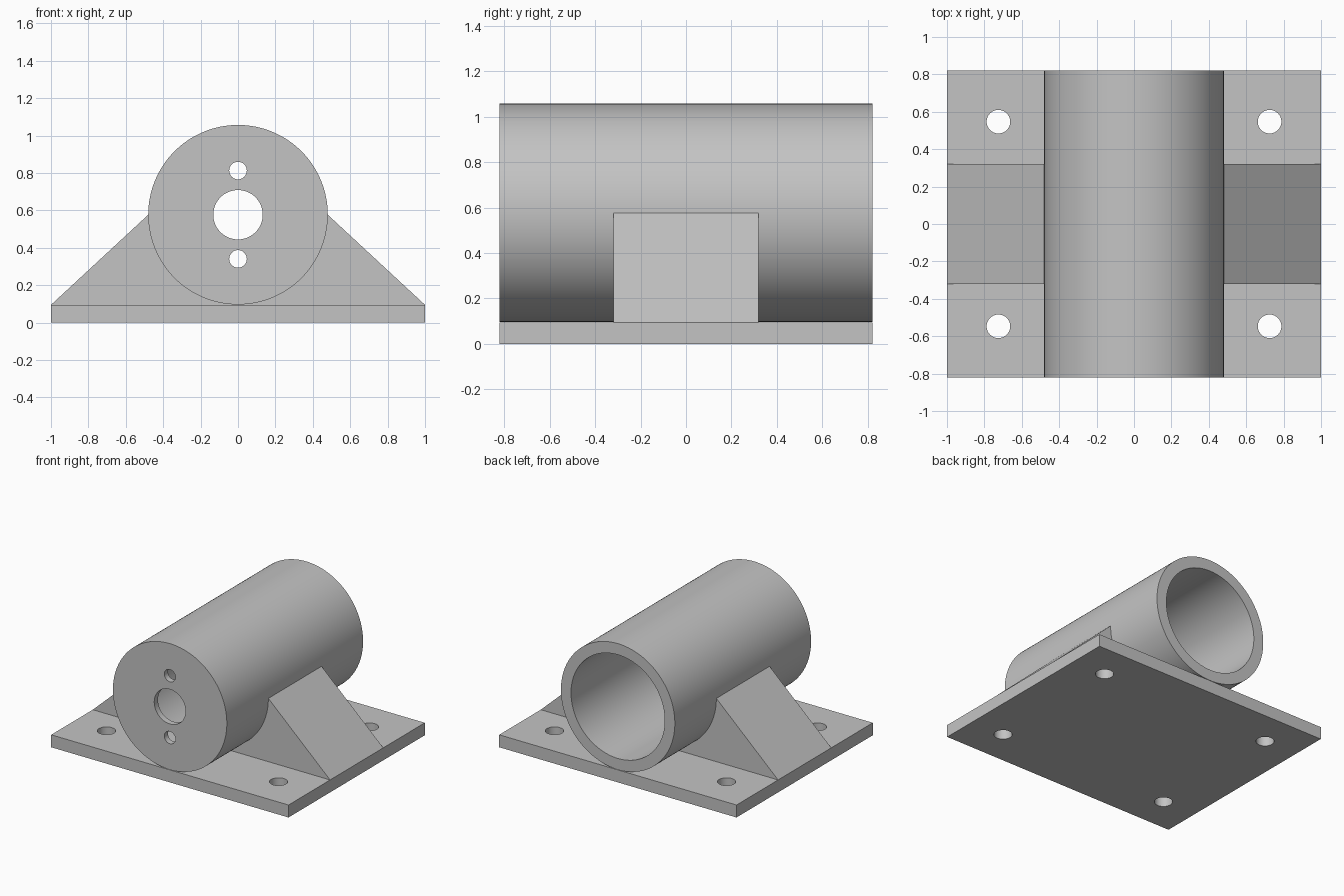
import bpy
import bmesh
import math

cube = bpy.data.objects.get("Cube")
if cube:
    bpy.data.objects.remove(cube, do_unlink=True)

HALF_LEN = 0.82      # half the length of plate and tube
PLATE_TOP = 0.095
AXIS_Z = 0.577       # height of the tube axis
OUTER, INNER = 0.48, 0.395
END_WALL = 0.045
RIB_HALF = 0.32

grey = bpy.data.materials.new("plain grey")
grey.use_nodes = True
colour = (0.55, 0.55, 0.55, 1)
grey.diffuse_color = colour
grey.node_tree.nodes["Principled BSDF"].inputs["Base Color"].default_value = colour


def cylinder(name, radius, depth, location, along_y=True, sides=128):
    rotation = (math.pi / 2, 0, 0) if along_y else (0, 0, 0)
    bpy.ops.mesh.primitive_cylinder_add(vertices=sides, radius=radius, depth=depth,
                                        location=location, rotation=rotation)
    obj = bpy.context.object
    obj.name = name
    obj.data.materials.append(grey)
    return obj


def cut(target, cutters):
    """Subtract each cutter, then discard it."""
    for cutter in cutters:
        mod = target.modifiers.new("cut", 'BOOLEAN')
        mod.operation = 'DIFFERENCE'
        mod.solver = 'EXACT'
        mod.object = cutter
        bpy.context.view_layer.objects.active = target
        bpy.ops.object.modifier_apply(modifier=mod.name)
        bpy.data.objects.remove(cutter, do_unlink=True)


def smooth(obj):
    bpy.ops.object.select_all(action='DESELECT')
    obj.select_set(True)
    bpy.context.view_layer.objects.active = obj
    bpy.ops.object.shade_smooth_by_angle(angle=math.radians(30))


# Base plate with four bolt holes
bpy.ops.mesh.primitive_cube_add(size=1, location=(0, 0, PLATE_TOP / 2))
plate = bpy.context.object
plate.name = "base_plate"
plate.scale = (2, 2 * HALF_LEN, PLATE_TOP)
bpy.ops.object.transform_apply(location=True, rotation=True, scale=True)
plate.data.materials.append(grey)
cut(plate, [cylinder("bolt_hole", 0.063, 0.5, (sx * 0.725, sy * 0.547, 0), False, 48)
            for sx in (-1, 1) for sy in (-1, 1)])
smooth(plate)

# Tube: open at the back, closed by a pierced wall at the front
tube = cylinder("motor_tube", OUTER, 2 * HALF_LEN, (0, 0, AXIS_Z))
bore_front, bore_back = END_WALL - HALF_LEN, HALF_LEN + 0.1
cut(tube, [cylinder("bore", INNER, bore_back - bore_front,
                    (0, (bore_back + bore_front) / 2, AXIS_Z))])
cut(tube, [cylinder("shaft_hole", 0.132, 0.4, (0, -HALF_LEN, AXIS_Z), sides=64)])
cut(tube, [cylinder("screw_hole", 0.047, 0.4, (0, -HALF_LEN, AXIS_Z + dz), sides=40)
           for dz in (-0.236, 0.236)])
smooth(tube)

# Side ribs: sloped outside, curved inside to seat in the tube wall
SEAT = OUTER - 0.008
for side, name in ((1, "left_rib"), (-1, "right_rib")):
    profile = [(0, 0.05), (0.98, 0.05), (1, PLATE_TOP), (OUTER, AXIS_Z)]
    for i in range(33):
        a = math.pi / 2 * i / 32
        profile.append((SEAT * math.cos(a), AXIS_Z - SEAT * math.sin(a)))
    bm = bmesh.new()
    face = bm.faces.new([bm.verts.new((side * x, -RIB_HALF, z)) for x, z in profile])
    extruded = bmesh.ops.extrude_face_region(bm, geom=[face])["geom"]
    bmesh.ops.translate(bm, vec=(0, 2 * RIB_HALF, 0),
                        verts=[v for v in extruded if isinstance(v, bmesh.types.BMVert)])
    bmesh.ops.recalc_face_normals(bm, faces=bm.faces)
    mesh = bpy.data.meshes.new(name)
    bm.to_mesh(mesh)
    bm.free()
    mesh.materials.append(grey)
    rib = bpy.data.objects.new(name, mesh)
    bpy.context.collection.objects.link(rib)
